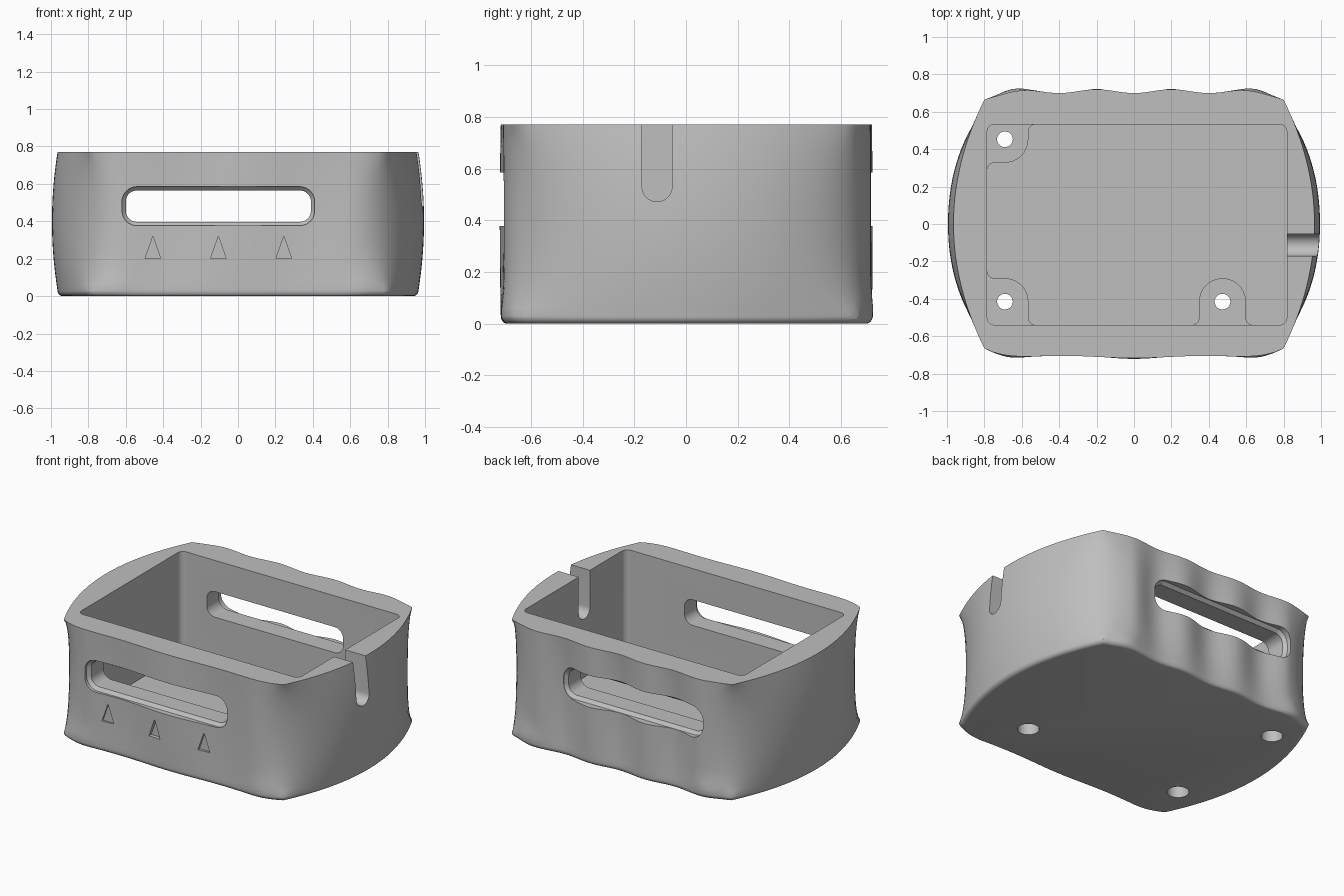
import bpy, bmesh, math
from math import sin, cos, pi, exp

if "Cube" in bpy.data.objects:
    bpy.data.objects.remove(bpy.data.objects["Cube"], do_unlink=True)

grey = bpy.data.materials.new("plain_grey")
grey.use_nodes = True
COLOUR = (0.52, 0.52, 0.52, 1)
grey.diffuse_color = COLOUR
grey.node_tree.nodes["Principled BSDF"].inputs["Base Color"].default_value = COLOUR

HEIGHT = 0.77


def loft(name, rings):
    """Closed solid skinned through rings of equal point count."""
    bm = bmesh.new()
    rows = [[bm.verts.new(p) for p in ring] for ring in rings]
    n = len(rows[0])
    for a, b in zip(rows, rows[1:]):
        for i in range(n):
            j = (i + 1) % n
            bm.faces.new((a[i], a[j], b[j], b[i]))
    bm.faces.new(rows[0][::-1])
    bm.faces.new(rows[-1])
    bmesh.ops.recalc_face_normals(bm, faces=bm.faces)
    mesh = bpy.data.meshes.new(name)
    bm.to_mesh(mesh)
    bm.free()
    obj = bpy.data.objects.new(name, mesh)
    bpy.context.collection.objects.link(obj)
    mesh.materials.append(grey)
    return obj


def arc(cx, cy, r, start, end, steps=10):
    return [(cx + r * cos(start + (end - start) * i / steps),
             cy + r * sin(start + (end - start) * i / steps)) for i in range(steps + 1)]


def rounded_rect(x0, x1, y0, y1, r):
    return (arc(x1 - r, y0 + r, r, -pi / 2, 0) + arc(x1 - r, y1 - r, r, 0, pi / 2)
            + arc(x0 + r, y1 - r, r, pi / 2, pi) + arc(x0 + r, y0 + r, r, pi, 1.5 * pi))


def prism_z(name, outline, z0, z1):
    return loft(name, [[(x, y, z) for x, y in outline] for z in (z0, z1)])


# Outer skin: bowed ends, wavy finger grips, softened corners
def waist(z):
    u = (z - 0.4) / 0.37
    return max(0, 1 - u * u)


def corner_y(z, back):
    return 0.665 - (0.015 if back else 0.03) * waist(z)


def long_wall(x, z, back):
    u, m, yc = abs(x) / 0.8, waist(z), corner_y(z, back)
    if back:
        crest = 0.71 - 0.008 * m - (0.01 + 0.01 * m) * cos(5 * pi * x)
    else:
        crest = 0.711 - 0.002 * m + (0.006 + 0.006 * m) * cos(2 * pi * x / 0.75)
    y = yc + (crest - yc) * (1 - u ** 8)
    foot = (0.02 if back else 0.012) * exp(-((abs(x) - 0.67) / 0.09) ** 2 - ((z - 0.05) / 0.07) ** 2)
    return y + foot * (1 - u ** 8)


def end_wall(t, z):
    m = waist(z)
    return 0.8 + (0.165 + 0.035 * m) * (1 - abs(t) ** (2 + 0.3 * m))


def skin_ring(z, inset):
    n, m = 64, 32
    ring = []
    for i in range(n):
        x = -0.8 + 1.6 * i / n
        ring.append((x, -long_wall(x, z, False)))
    for i in range(m):
        t = -1 + 2 * i / m
        ring.append((end_wall(t, z), t * corner_y(z, t > 0)))
    for i in range(n):
        x = 0.8 - 1.6 * i / n
        ring.append((x, long_wall(x, z, True)))
    for i in range(m):
        t = 1 - 2 * i / m
        ring.append((-end_wall(t, z), t * corner_y(z, t > 0)))
    # Soften the vertical corners most at mid height
    for _ in range(20):
        soft = []
        for i, (x, y) in enumerate(ring):
            (ax, ay), (bx, by) = ring[i - 1], ring[(i + 1) % len(ring)]
            w = waist(z) * min(1, max(0, (abs(x) - 0.6) / 0.12)) / 2
            soft.append((x + w * ((ax + bx) / 2 - x), y + w * ((ay + by) / 2 - y)))
        ring = soft
    return [(x * (1 - inset), y * (1 - inset), z) for x, y in ring]


R = 0.03
rings = [skin_ring(R * (1 - sin(a)), R * (1 - cos(a))) for a in (i * pi / 12 for i in range(6, 0, -1))]
rings += [skin_ring(R + (HEIGHT - R) * i / 24, 0) for i in range(25)]
body = loft("housing_body", rings)

# Cutters: cavity, hand slots, cable notch, arrow marks
CAV = (-0.785, 0.817, -0.54, 0.533)
FLOOR, POST_TOP = 0.09, 0.14
cutters = [prism_z("cavity_cutter", rounded_rect(*CAV, 0.04), FLOOR, 1)]

slot = []
for y, grow in ((-0.8, 0.02), (-0.685, 0.02), (-0.665, 0), (0.66, 0), (0.68, 0.02), (0.8, 0.02)):
    outline = rounded_rect(-0.6 - grow, 0.39 + grow, 0.397 - grow, 0.565 + grow, 0.06 + grow)
    slot.append([(x, y, z) for x, z in outline])
cutters.append(loft("slot_cutter", slot))

notch = arc(-0.112, 0.53, 0.058, -pi, 0, 20) + [(-0.054, 1), (-0.17, 1)]
cutters.append(loft("notch_cutter", [[(x, y, z) for y, z in notch] for x in (0.7, 1.1)]))

for cx in (-0.455, -0.105, 0.245):
    mark = ((cx - 0.042, 0.2), (cx + 0.042, 0.2), (cx, 0.32))
    cutters.append(loft("arrow_cutter", [[(x, y, z) for x, z in mark] for y in (-0.8, -0.69)]))

# Screw holes: narrow bore with a wider recess underneath
SCREWS = ((-0.69, 0.453), (-0.69, -0.415), (0.473, -0.415))
bores = []
for cx, cy in SCREWS:
    bore = []
    for z, r in ((-0.1, 0.065), (0.08, 0.065), (0.081, 0.042), (0.6, 0.042)):
        bore.append([(x, y, z) for x, y in arc(cx, cy, r, 0, 2 * pi * 31 / 32, 31)])
    bores.append(loft("screw_bore_cutter", bore))


# Screw posts: rounded blocks flaring into the cavity walls
def corner_post(name, cx, cy, side):
    wx, wy, r, f = CAV[0], CAV[3] if side > 0 else CAV[2], 0.125, 0.04
    s = side
    pts = [(wx - 0.02, wy + s * 0.02), (cx + r + f, wy + s * 0.02)]
    pts += [(x, wy + s * y) for x, y in arc(cx + r + f, -f, f, pi / 2, pi)]
    pts += [(x, cy + s * y) for x, y in arc(cx, 0, r, 0, -pi / 2)]
    pts += [(x, cy + s * y) for x, y in arc(wx + f, -r - f, f, pi / 2, pi)]
    pts.append((wx - 0.02, cy - s * (r + f)))
    return prism_z(name, pts, FLOOR - 0.02, POST_TOP)


def wall_post(name, cx, cy):
    wy, r, f = CAV[2], 0.125, 0.04
    pts = [(cx - r - f, wy - 0.02), (cx + r + f, wy - 0.02)]
    pts += arc(cx + r + f, wy + f, f, 1.5 * pi, pi)
    pts += arc(cx, cy, r, 0, pi, 20)
    pts += arc(cx - r - f, wy + f, f, 0, -pi / 2)
    return prism_z(name, pts, FLOOR - 0.02, POST_TOP)


posts = [corner_post("screw_post_back", *SCREWS[0], 1),
         corner_post("screw_post_front", *SCREWS[1], -1),
         wall_post("screw_post_side", *SCREWS[2])]


def cut(target, tools):
    bpy.context.view_layer.objects.active = target
    for tool in tools:
        mod = target.modifiers.new("cut", 'BOOLEAN')
        mod.operation, mod.solver, mod.object = 'DIFFERENCE', 'EXACT', tool
        bpy.ops.object.modifier_apply(modifier=mod.name)


cut(body, cutters + bores)
for post, bore in zip(posts, bores):
    cut(post, [bore])
for tool in cutters + bores:
    bpy.data.objects.remove(tool, do_unlink=True)

bpy.ops.object.select_all(action='DESELECT')
for obj in [body] + posts:
    obj.select_set(True)
bpy.context.view_layer.objects.active = body
bpy.ops.object.shade_smooth_by_angle(angle=math.radians(38))
